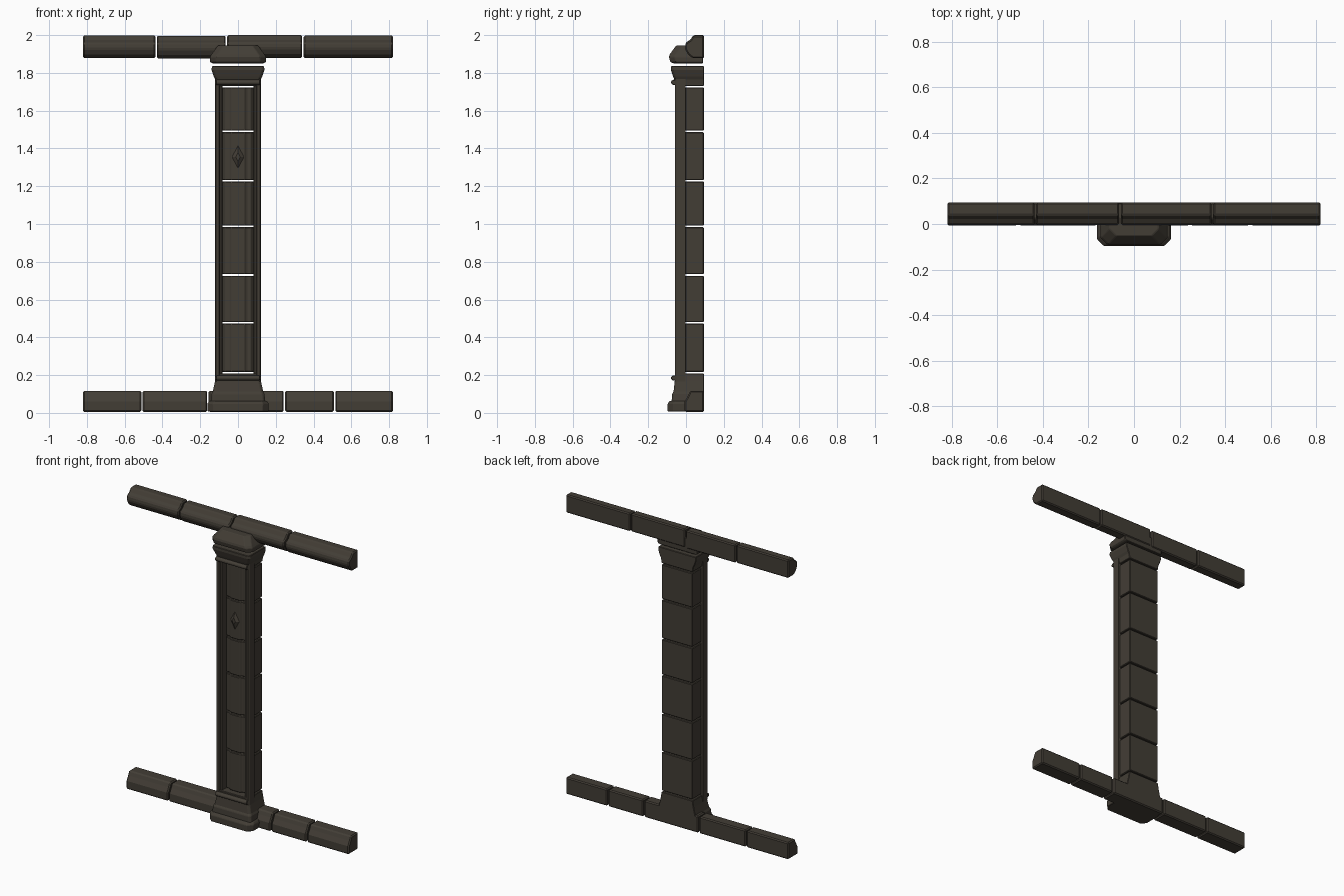
import bpy, bmesh

cube = bpy.data.objects.get("Cube")
if cube:
    bpy.data.objects.remove(cube)

stone = bpy.data.materials.new("dark_brown_stone")
stone.use_nodes = True
COLOR = (0.055, 0.047, 0.036, 1)
stone.diffuse_color = COLOR
stone.node_tree.nodes["Principled BSDF"].inputs["Base Color"].default_value = COLOR
stone.node_tree.nodes["Principled BSDF"].inputs["Roughness"].default_value = 0.9


def loft(name, rings, bevel=0.0):
    """Skin a list of equal-length closed rings and cap both ends."""
    bm = bmesh.new()
    loops = [[bm.verts.new(p) for p in ring] for ring in rings]
    n = len(loops[0])
    for a, b in zip(loops, loops[1:]):
        for i in range(n):
            j = (i + 1) % n
            bm.faces.new((a[i], a[j], b[j], b[i]))
    bm.faces.new(loops[0])
    bm.faces.new(loops[-1])
    bmesh.ops.recalc_face_normals(bm, faces=bm.faces)
    mesh = bpy.data.meshes.new(name)
    bm.to_mesh(mesh)
    bm.free()
    mesh.materials.append(stone)
    obj = bpy.data.objects.new(name, mesh)
    bpy.context.collection.objects.link(obj)
    if bevel:
        mod = obj.modifiers.new("worn_edges", "BEVEL")
        mod.width = bevel
        mod.segments = 1
        mod.limit_method = "ANGLE"
    return obj


def beam(name, profile, x0, x1, dz=0.0, bevel=0.007):
    """Extrude a (y, z) profile along x."""
    return loft(name, [[(x, y, z + dz) for y, z in profile] for x in (x0, x1)], bevel)


def upright(name, outline, z0, z1, bevel=0.004):
    """Extrude an (x, y) outline along z."""
    return loft(name, [[(x, y, z) for x, y in outline] for z in (z0, z1)], bevel)


def moulding(name, levels, chamfer, back=0.095):
    """Stack (z, half width, front y) levels with chamfered front corners."""
    rings = []
    for z, w, f in levels:
        rings.append([(w, back, z), (w, f + chamfer, z), (w - chamfer, f, z),
                      (chamfer - w, f, z), (-w, f + chamfer, z), (-w, back, z)])
    return loft(name, rings, 0.003)


# Top cornice stones
cornice = [(0.095, 1.88), (0.095, 2.0), (0.04, 2.0), (0.022, 1.975),
           (-0.002, 1.96), (-0.006, 1.93), (0.01, 1.9), (0.035, 1.88)]
for i, (a, b, dz) in enumerate([(-0.82, -0.437, -0.002), (-0.43, -0.065, -0.004),
                                (-0.057, 0.34, 0.0), (0.348, 0.82, -0.002)]):
    beam(f"cornice_stone_{i + 1}", cornice, a, b, dz)

# Bottom plinth stones
plinth = [(0.095, 0.005), (0.095, 0.117), (0.022, 0.117), (0.01, 0.09),
          (-0.007, 0.06), (-0.007, 0.005)]
for i, (a, b) in enumerate([(-0.82, -0.512), (-0.505, -0.163), (-0.155, 0.242),
                            (0.25, 0.507), (0.515, 0.82)]):
    beam(f"plinth_stone_{i + 1}", plinth, a, b)

# Shaft blocks with a raised centre panel on each
joints = [0.213, 0.477, 0.73, 0.987, 1.228, 1.49, 1.727]
block_half = [(0.113, 0.095), (0.113, -0.003), (0.078, -0.003), (0.07, -0.02),
              (0.045, -0.02), (0.036, -0.032)]
block = block_half + [(-x, y) for x, y in reversed(block_half)]
for i, (a, b) in enumerate(zip(joints, joints[1:])):
    upright(f"shaft_block_{i + 1}", block, a + 0.004, b - 0.004)

# Side rails framing the front of the shaft
rail = [(0.122, -0.003), (0.122, -0.05), (0.116, -0.059), (0.1, -0.059),
        (0.095, -0.05), (0.085, -0.046), (0.081, -0.003)]
for side, label in ((1, "left"), (-1, "right")):
    upright(f"{label}_rail", [(side * x, y) for x, y in rail], 0.165, 1.77, 0.0)

# Diamond ornament
diamond = [(0, 1.42), (0.035, 1.355), (0, 1.29), (-0.035, 1.355)]
loft("diamond_ornament", [[(x * s, y, 1.355 + (z - 1.355) * s) for x, z in diamond]
                          for s, y in ((1, -0.03), (0.35, -0.045))])

# Base, capital and cap
moulding("base_foot", [(0.008, 0.16, -0.097), (0.05, 0.162, -0.097),
                       (0.064, 0.152, -0.085)], 0.03, 0.05)
moulding("base", [(0.06, 0.145, -0.076), (0.1, 0.14, -0.074), (0.112, 0.134, -0.066),
                  (0.165, 0.122, -0.06), (0.209, 0.114, -0.056)], 0.012)
moulding("capital", [(1.731, 0.114, -0.056), (1.765, 0.12, -0.062),
                     (1.78, 0.128, -0.068), (1.815, 0.14, -0.08),
                     (1.836, 0.138, -0.08)], 0.012)
moulding("cap_stone", [(1.85, 0.135, -0.065), (1.858, 0.148, -0.084),
                       (1.885, 0.148, -0.09), (1.898, 0.14, -0.086),
                       (1.945, 0.107, -0.052)], 0.03, 0.09)

# Thin beads at each end of the shaft
for name, z in (("lower_bead", 0.185), ("upper_bead", 1.75)):
    bead = [(-0.04, z - 0.014), (-0.068, z - 0.014), (-0.079, z - 0.006),
            (-0.079, z + 0.006), (-0.068, z + 0.014), (-0.04, z + 0.014)]
    beam(name, bead, -0.116, 0.116, 0, 0.003)
